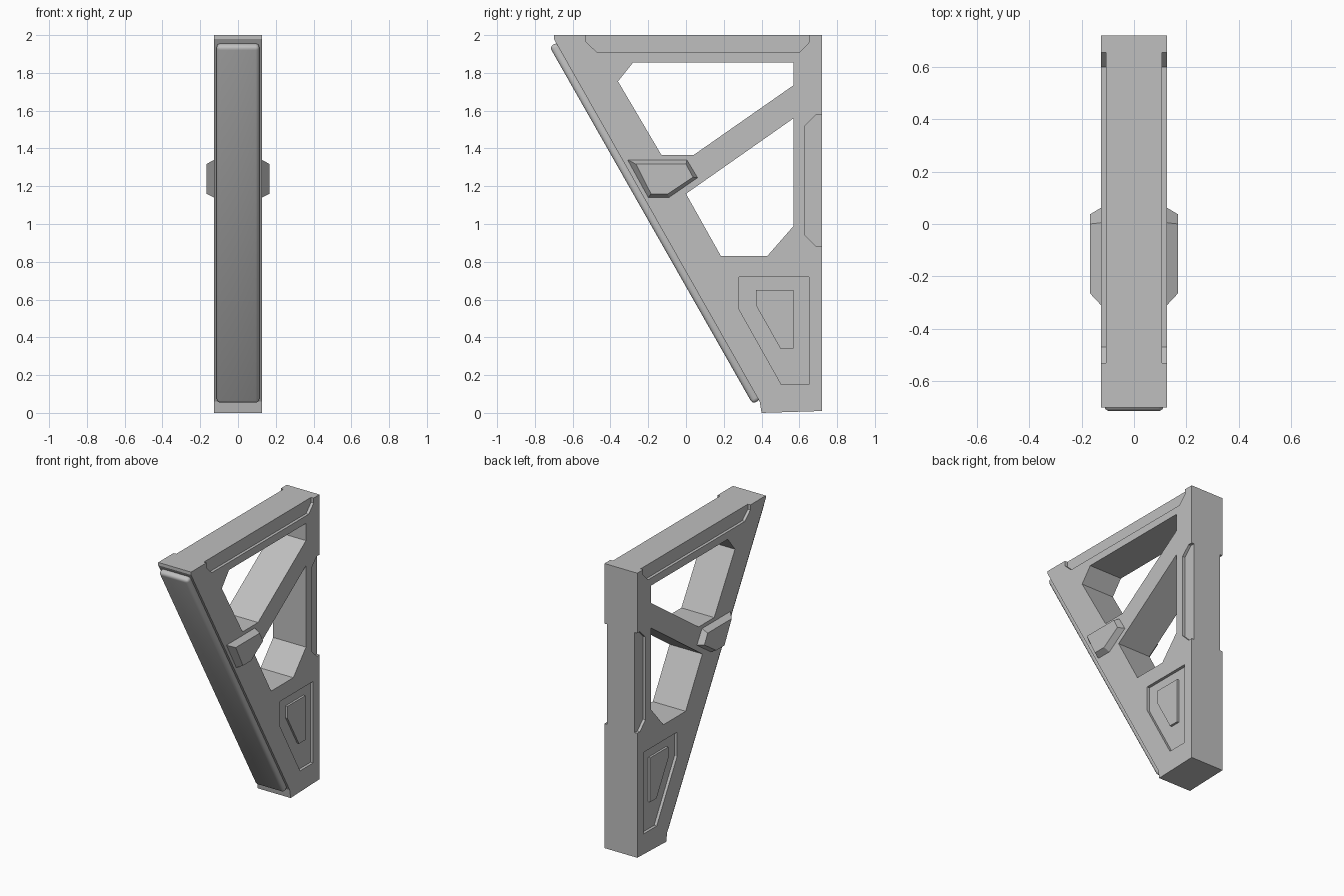
import bpy, bmesh, math
from mathutils import Matrix

cube = bpy.data.objects.get("Cube")
if cube:
    bpy.data.objects.remove(cube, do_unlink=True)

grey = bpy.data.materials.new("plain grey")
grey.use_nodes = True
COLOUR = (0.52, 0.52, 0.52, 1)
grey.diffuse_color = COLOUR
grey.node_tree.nodes["Principled BSDF"].inputs["Base Color"].default_value = COLOUR

HALF = 0.127     # half thickness of the frame
FLOOR = 0.107    # recess floor


def prism(name, base, x0, x1, top=None):
    """Solid between a (y, z) outline at x0 and one at x1."""
    bm = bmesh.new()
    a = [bm.verts.new((x0, y, z)) for y, z in base]
    b = [bm.verts.new((x1, y, z)) for y, z in (top or base)]
    bm.faces.new(a)
    bm.faces.new(b)
    for i in range(len(a)):
        j = (i + 1) % len(a)
        bm.faces.new((a[i], a[j], b[j], b[i]))
    bmesh.ops.recalc_face_normals(bm, faces=bm.faces)
    mesh = bpy.data.meshes.new(name)
    bm.to_mesh(mesh)
    bm.free()
    mesh.materials.append(grey)
    obj = bpy.data.objects.new(name, mesh)
    bpy.context.collection.objects.link(obj)
    return obj


def apply(obj, mod):
    bpy.context.view_layer.objects.active = obj
    bpy.ops.object.modifier_apply(modifier=mod.name)


def cut(obj, cutter):
    mod = obj.modifiers.new("cut", 'BOOLEAN')
    mod.operation = 'DIFFERENCE'
    mod.solver = 'EXACT'
    mod.object = cutter
    apply(obj, mod)
    bpy.data.objects.remove(cutter, do_unlink=True)


# Tapered bracket frame
frame = prism("bracket_frame", [(-0.70, 2), (0.72, 2), (0.72, 0.01), (0.40, 0),
                                (0.39, 0.06), (-0.70, 1.98)], -HALF, HALF)

# Two through openings separated by the diagonal brace
openings = [
    [(-0.28, 1.855), (0.57, 1.855), (0.57, 1.735), (0.04, 1.365), (-0.13, 1.365), (-0.36, 1.755)],
    [(0.57, 1.56), (0.57, 0.99), (0.43, 0.83), (0.185, 0.83), (0, 1.16)],
]
for outline in openings:
    cut(frame, prism("opening_cutter", outline, -0.3, 0.3))

# Shallow recesses on both sides: top edge, back edge and lower panel
recesses = [
    [(-0.53, 2.1), (-0.53, 1.965), (-0.47, 1.908), (0.60, 1.908), (0.655, 1.965), (0.655, 2.1)],
    [(0.8, 1.58), (0.69, 1.58), (0.63, 1.52), (0.63, 0.94), (0.69, 0.88), (0.8, 0.88)],
    [(0.28, 0.72), (0.65, 0.72), (0.65, 0.15), (0.505, 0.15), (0.28, 0.55)],
]
raised_panel = [(0.37, 0.65), (0.57, 0.65), (0.57, 0.34), (0.50, 0.34), (0.37, 0.57)]
boss_base = [(-0.31, 1.34), (0.005, 1.34), (0.062, 1.245), (-0.09, 1.14), (-0.20, 1.14)]
boss_top = [(-0.265, 1.317), (0, 1.317), (0.037, 1.248), (-0.095, 1.16), (-0.185, 1.16)]

for side, word in ((1, "left"), (-1, "right")):
    for outline in recesses:
        cut(frame, prism("recess_cutter", outline, side * FLOOR, side * 0.3))
    prism(word + "_raised_panel", raised_panel, side * (FLOOR - 0.01), side * (FLOOR + 0.015))
    prism(word + "_boss", boss_base, side * (HALF - 0.001), side * 0.168, boss_top)

# Rounded pad along the sloping front
direction = math.atan2(1.08, 1.90)
bm = bmesh.new()
bmesh.ops.create_cube(bm, size=1, matrix=Matrix.Diagonal((0.226, 0.05, 2.175, 1)))
bmesh.ops.rotate(bm, verts=bm.verts, matrix=Matrix.Rotation(direction, 3, 'X'))
bmesh.ops.translate(bm, verts=bm.verts, vec=(0, -0.163, 1.005))
mesh = bpy.data.meshes.new("front_pad")
bm.to_mesh(mesh)
bm.free()
mesh.materials.append(grey)
pad = bpy.data.objects.new("front_pad", mesh)
bpy.context.collection.objects.link(pad)
bevel = pad.modifiers.new("round", 'BEVEL')
bevel.width = 0.02
bevel.segments = 3
apply(pad, bevel)
bpy.ops.object.select_all(action='DESELECT')
pad.select_set(True)
bpy.ops.object.shade_smooth_by_angle(angle=math.radians(35))
